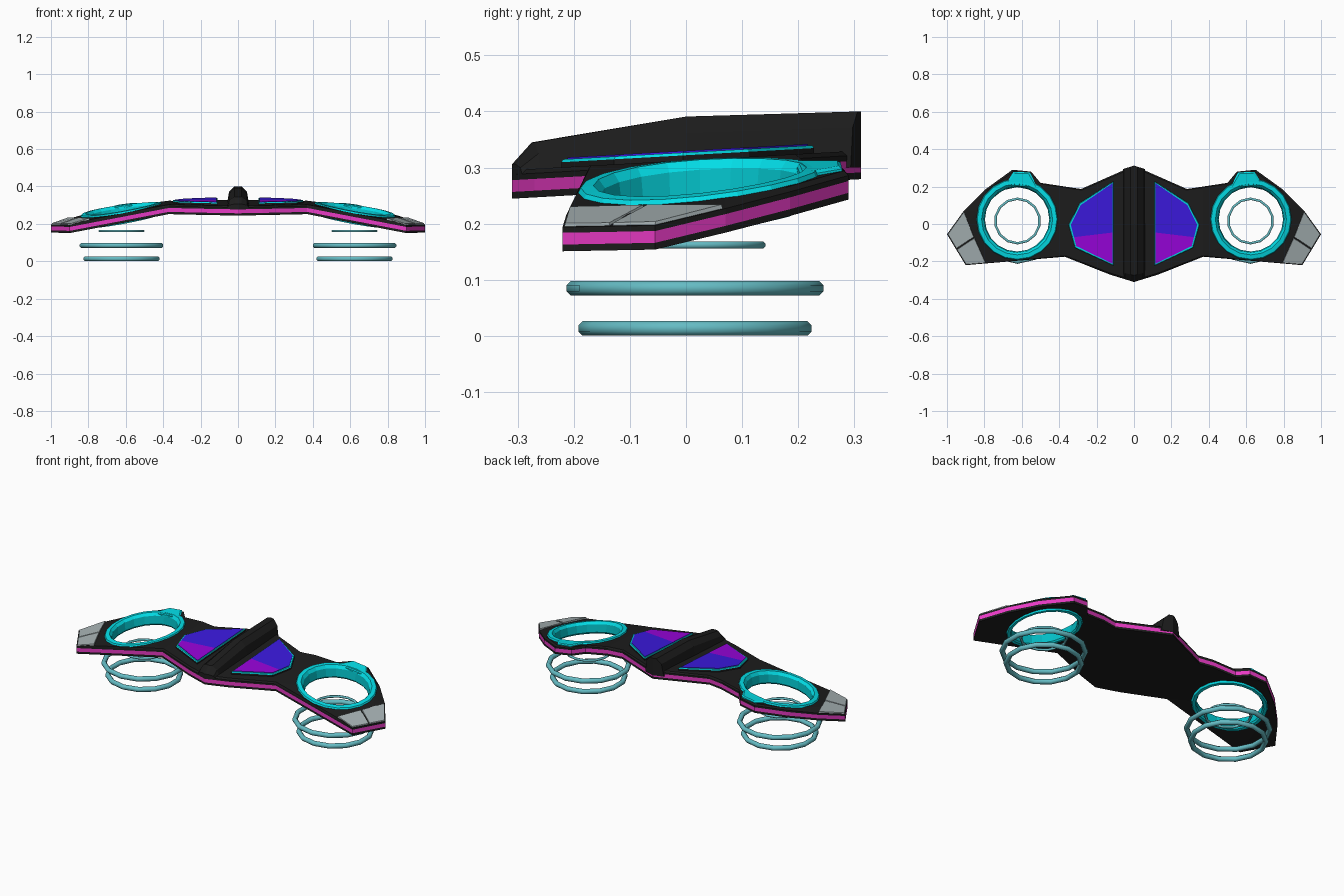
import bpy, bmesh, math
from mathutils import Vector

if "Cube" in bpy.data.objects:
    bpy.data.objects.remove(bpy.data.objects["Cube"])


def material(name, rgb):
    m = bpy.data.materials.new(name)
    m.diffuse_color = (*rgb, 1)
    m.use_nodes = True
    m.node_tree.nodes["Principled BSDF"].inputs["Base Color"].default_value = m.diffuse_color
    return m


BLACK = material("black", (0.012, 0.012, 0.012))
PINK = material("pink", (0.80, 0.042, 0.55))
CYAN = material("cyan", (0.001, 0.80, 0.88))
DEEP_CYAN = material("deep cyan", (0.001, 0.52, 0.57))
TEAL = material("dull teal", (0.13, 0.50, 0.55))
GREY = material("grey", (0.38, 0.44, 0.45))
BLUE = material("blue", (0.045, 0.010, 0.74))
VIOLET = material("violet", (0.31, 0.001, 0.70))

RING = (0.625, 0.025)  # centre of each side ring


def underside(x, y):
    """Height of the drooping wing's lower face."""
    d = max(0, abs(x) - 0.37)
    return 0.262 + 0.056 * y - 0.16 * d + 0.12 * y * d


def finish(name, bm, mats, mirror=True):
    bmesh.ops.recalc_face_normals(bm, faces=bm.faces)
    me = bpy.data.meshes.new(name)
    bm.to_mesh(me)
    bm.free()
    for m in mats:
        me.materials.append(m)
    ob = bpy.data.objects.new(name, me)
    bpy.context.collection.objects.link(ob)
    if mirror:
        ob.modifiers.new("mirror", 'MIRROR').use_clip = False
    return ob


def inset(pts, amount):
    """Shrink an outline towards its middle."""
    c = sum((Vector(p) for p in pts), Vector((0, 0))) / len(pts)
    return [Vector(p) + (c - Vector(p)).normalized() * amount for p in pts]


def stack(name, levels, mats, side_mats, top_rule, cuts=(), mirror=True, lift=None):
    """Loft outlines given as (points, height above the underside)."""
    bm = bmesh.new()
    loops = [[bm.verts.new((p[0], p[1], h)) for p in pts] for pts, h in levels]
    n = len(loops[0])
    bm.faces.new(loops[0][::-1])
    for k in range(len(loops) - 1):
        for i in range(n):
            j = (i + 1) % n
            f = bm.faces.new((loops[k][i], loops[k][j], loops[k + 1][j], loops[k + 1][i]))
            f.material_index = side_mats[k]
    bm.faces.new(loops[-1])
    for co, no in cuts:
        bmesh.ops.bisect_plane(bm, geom=bm.verts[:] + bm.edges[:] + bm.faces[:],
                               plane_co=co, plane_no=no)
    top = levels[-1][1]
    for f in bm.faces:
        if all(abs(v.co.z - top) < 1e-5 for v in f.verts):
            f.material_index = top_rule(f.calc_center_median())
    if lift:  # raise chosen corners of the outline
        for loop in loops:
            for v, up in zip(loop, lift):
                v.co.z += up
    bmesh.ops.triangulate(bm, faces=[f for f in bm.faces if len(f.verts) > 4])
    for v in bm.verts:
        v.co.z += underside(v.co.x, v.co.y)
    return finish(name, bm, mats, mirror)


# Wing body: black, pink and black layers, top bevelled wider at the tips
half = [(0.13, -0.27), (0.37, -0.175), (0.90, -0.22), (1.0, -0.055), (0.91, 0.07),
        (0.795, 0.185), (0.65, 0.29), (0.55, 0.28), (0.50, 0.22), (0.283, 0.187)]
outline = [(0, -0.31)] + half + [(0, 0.312)] + [(-x, y) for x, y in reversed(half)]
top_outline = [(x - math.copysign(0.07, x) if abs(x) > 0.85 else x * 0.99, y * 0.97)
               for x, y in outline]
body = stack("wing_body",
             [(outline, 0), (outline, 0.012), (outline, 0.033), (outline, 0.043), (top_outline, 0.051)],
             [BLACK, PINK], [0, 1, 0, 0], lambda c: 0,
             [((s * 0.37, 0, 0), (1, 0, 0)) for s in (-1, 1)], mirror=False)

# Holes through the body for the side rings
for s in (-1, 1):
    bm = bmesh.new()
    bmesh.ops.create_cone(bm, cap_ends=True, segments=20, radius1=0.192, radius2=0.192, depth=1)
    bmesh.ops.translate(bm, verts=bm.verts, vec=(s * RING[0], RING[1], 0.25))
    cutter = finish("hole_cutter", bm, [BLACK], mirror=False)
    cutter.hide_render = True
    cutter.hide_viewport = True
    cut = body.modifiers.new("hole", 'BOOLEAN')
    cut.operation = 'DIFFERENCE'
    cut.solver = 'EXACT'
    cut.object = cutter


def lathe(name, profile, segments, mats, follow, z=0, centre=RING, inner=()):
    """Turn a closed (radius, height) profile about a vertical axis."""
    bm = bmesh.new()
    rings = []
    for i in range(segments):
        a = math.tau * i / segments + math.pi / 2
        ring = []
        for r, h in profile:
            x, y = centre[0] + r * math.cos(a), centre[1] + r * math.sin(a)
            ring.append(bm.verts.new((x, y, h + (underside(x, y) if follow else z))))
        rings.append(ring)
    n = len(profile)
    for i in range(segments):
        a, b = rings[i], rings[(i + 1) % segments]
        for k in range(n):
            m = (k + 1) % n
            f = bm.faces.new((a[k], b[k], b[m], a[m]))
            f.material_index = 1 if k in inner else 0
            f.smooth = not follow
    return finish(name, bm, mats)


# Tilted cyan rings set in the wing, deeper colour on the inner wall
lathe("side_ring", [(0.220, 0.045), (0.213, 0.059), (0.190, 0.061), (0.178, 0.045),
                    (0.172, 0.000), (0.178, -0.009), (0.194, -0.009), (0.200, 0.005)],
      20, [CYAN, DEEP_CYAN], True, inner=(3, 4))

# Cyan tab behind each ring
tab = [(0.515, 0.195), (0.69, 0.205), (0.645, 0.278), (0.557, 0.276)]
stack("ring_tab", [(tab, 0.04), (tab, 0.055), (inset(tab, 0.01), 0.06)],
      [CYAN], [0, 0], lambda c: 0)

# Floating rings below each side ring
for name, radius, minor, z in (("low_hover_ring", 0.195, 0.014, 0.0135),
                               ("middle_hover_ring", 0.216, 0.014, 0.085),
                               ("upper_hover_ring", 0.119, 0.007, 0.162)):
    section = [(radius + minor * math.cos(math.tau * (k + 0.5) / 8),
                minor * math.sin(math.tau * (k + 0.5) / 8)) for k in range(8)]
    lathe(name, section, 14, [TEAL], False, z, (0.623, 0.016))

# Raised panels with cyan rim, violet at the front and blue behind
panel = [(0.11, -0.222), (0.315, -0.128), (0.35, -0.005), (0.29, 0.112), (0.11, 0.228)]
stack("panel_rim", [(panel, 0.045), (panel, 0.060), (inset(panel, 0.003), 0.065)],
      [BLACK, CYAN], [0, 1], lambda c: 1)
glass = inset(panel, 0.012)
stack("panel_glass", [(glass, 0.064), (glass, 0.068)],
      [BLUE, VIOLET], [0], lambda c: 1 if c.y < -0.06 else 0,
      [((0.11, -0.045, 0), (0.12, 1, 0))])

# Grey tip plates, two to a side with a seam between, steeper than the wing
tips = {"front_tip_plate": ([(0.793, -0.208), (0.898, -0.218), (0.948, -0.136), (0.853, -0.074)],
                            (0.010, 0, 0, 0.009)),
        "rear_tip_plate": ([(0.855, -0.070), (0.950, -0.132), (0.997, -0.055), (0.909, 0.066)],
                           (0.009, 0, 0, 0.002))}
for name, (pts, lift) in tips.items():
    stack(name, [(pts, 0.040), (inset(pts, 0.003), 0.049)], [GREY], [0], lambda c: 0, lift=lift)

# Central ridge lofted front to back, its ends swept to follow the wing's point
bm = bmesh.new()
sections = []
for y, base, shoulder, top, sweep in ((-0.310, 0.285, 0.300, 0.306, 0.31),
                                      (-0.275, 0.290, 0.325, 0.345, 0.25),
                                      (0.0, 0.300, 0.362, 0.391, 0),
                                      (0.312, 0.300, 0.372, 0.400, -0.31)):
    pts = [(-0.06, base), (0, base), (0.06, base), (0.048, shoulder),
           (0.02, top), (0, top), (-0.02, top), (-0.048, shoulder)]
    sections.append([bm.verts.new((x, y + sweep * abs(x), z)) for x, z in pts])
for a, b in zip(sections, sections[1:]):
    for k in range(8):
        m = (k + 1) % 8
        bm.faces.new((a[k], a[m], b[m], b[k]))
for end in (sections[0], sections[-1]):
    bm.faces.new((end[0], end[1], end[5], end[6], end[7]))
    bm.faces.new((end[1], end[2], end[3], end[4], end[5]))
finish("centre_ridge", bm, [BLACK], mirror=False)
